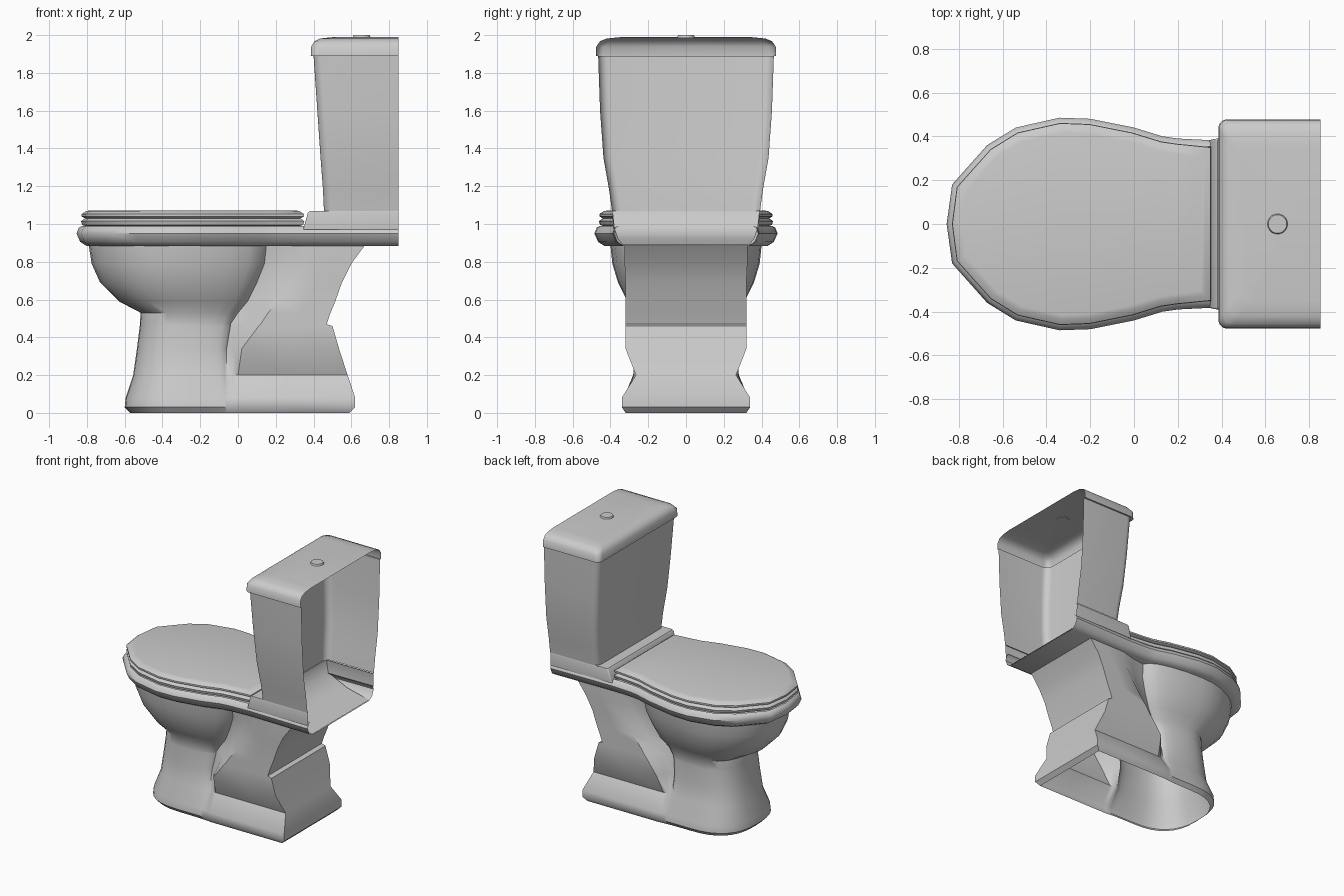
import bpy, bmesh, math
from mathutils import Vector

if "Cube" in bpy.data.objects:
    bpy.data.objects.remove(bpy.data.objects["Cube"])

ceramic = bpy.data.materials.new("grey ceramic")
ceramic.use_nodes = True
colour = (0.6, 0.6, 0.6, 1)
ceramic.diffuse_color = colour
ceramic.node_tree.nodes["Principled BSDF"].inputs["Base Color"].default_value = colour

BACK = 0.85


def finish(name, bm, angle=35):
    """Turn a bmesh into a shaded object."""
    bmesh.ops.recalc_face_normals(bm, faces=bm.faces)
    mesh = bpy.data.meshes.new(name)
    bm.to_mesh(mesh)
    bm.free()
    mesh.materials.append(ceramic)
    obj = bpy.data.objects.new(name, mesh)
    bpy.context.collection.objects.link(obj)
    bpy.ops.object.select_all(action="DESELECT")
    obj.select_set(True)
    bpy.context.view_layer.objects.active = obj
    bpy.ops.object.shade_smooth_by_angle(angle=math.radians(angle))


def loft(name, halves, closed=False, bottom=False, top=False, angle=35):
    """Mirror each half ring (centre front to back) in y and skin the rings."""
    bm = bmesh.new()
    rings = []
    for half in halves:
        mirrored = [(x, -y, z) for x, y, z in half[1:]]
        rings.append([bm.verts.new(p) for p in mirrored[::-1] + half])
    count = len(rings[0])
    for low, high in zip(rings, rings[1:]):
        for i in range(count if closed else count - 1):
            j = (i + 1) % count
            bm.faces.new((low[i], low[j], high[j], high[i]))
    if bottom:
        bm.faces.new(rings[0])
    if top:
        bm.faces.new(rings[-1])
    finish(name, bm, angle)


def offset(points, distance, z):
    """Grow or shrink a half outline along its normals."""
    ring = []
    for i, p in enumerate(points):
        before = points[i - 1] if i else (points[1][0], -points[1][1])
        after = points[min(i + 1, len(points) - 1)]
        tangent = Vector((after[0] - before[0], after[1] - before[1])).normalized()
        x = p[0] - tangent.y * distance
        if i == len(points) - 1:
            x = p[0] + (distance if p[0] < BACK else 0)
        ring.append((x, p[1] + tangent.x * distance, z))
    return ring


# Bowl, pedestal and trap in one shell, as horizontal sections
def body_section(z, front, mid, wide, lobe_end, recess, trap_front, trap_wide, back, power):
    ring = []
    steps = 8
    for i in range(steps + 1):
        a = math.pi / 2 * i / steps
        ring.append((mid - (mid - front) * math.cos(a) ** (2 / power),
                     wide * math.sin(a) ** (2 / power), z))
    for i in range(1, 6):
        a = math.pi / 2 * i / 5
        ring.append((mid + (lobe_end - mid) * math.sin(a),
                     recess + (wide - recess) * math.cos(a), z))
    for t in (0.5, 1):
        ring.append((lobe_end + (trap_front - lobe_end) * t,
                     recess + (trap_wide - recess) * t ** 1.5, z))
    ring.append(((trap_front + back) / 2, trap_wide, z))
    ring.append((back, trap_wide, z))
    return ring


sections = [
    (0, -.57, -.25, .31, -.06, .315, 0, .32, .59, 2.6),
    (.03, -.6, -.25, .335, -.06, .335, 0, .34, .62, 2.6),
    (.08, -.595, -.25, .33, -.06, .33, 0, .34, .62, 2.6),
    (.2, -.555, -.25, .28, -.06, .25, 0, .265, .58, 2.6),
    (.34, -.535, -.27, .265, -.06, .22, .02, .32, .535, 2.5),
    (.46, -.52, -.27, .26, -.04, .2, .11, .32, .5, 2.4),
    (.47, -.52, -.27, .26, -.04, .2, .12, .32, .47, 2.4),
    (.53, -.515, -.27, .265, 0, .2, .16, .32, .49, 2.3),
    (.59, -.63, -.28, .31, .05, .22, .21, .32, .515, 2.1),
    (.69, -.73, -.3, .36, .1, .24, .28, .32, .55, 2),
    (.79, -.775, -.3, .39, .14, .26, .35, .325, .6, 2),
    (.885, -.79, -.3, .4, .15, .28, .37, .325, .67, 2),
]
loft("bowl_and_pedestal", [body_section(*s) for s in sections], closed=True, angle=40)

# Rim running back into the tank support
outline = [(-.855, 0), (-.83, .18), (-.67, .36), (-.54, .44), (-.34, .485),
           (-.2, .48), (0, .44), (.13, .4), (.2, .39)]
rim = outline + [(.36, .382), (BACK, .39)]
loft("bowl_rim", [offset(rim, d, z) for d, z in
     ((-.055, .883), (-.02, .905), (0, .95), (-.012, .98), (-.03, .99))],
     bottom=True, angle=45)

# Seat and lid
cover = outline + [(.375, .375)]
loft("seat", [offset(cover, d, z) for d, z in
     ((-.06, .985), (-.03, .995), (-.024, 1.015), (-.045, 1.03))],
     closed=True, bottom=True, top=True)
loft("lid", [offset(cover, d, z) for d, z in
     ((-.045, 1.03), (-.026, 1.04), (-.026, 1.052), (-.05, 1.068), (-.07, 1.072))],
     closed=True, bottom=True, top=True, angle=45)


# Tank parts are U-shaped sections, open at the back
def u_section(z, front, wide, radius):
    ring = [(front, 0, z)]
    for i in range(7):
        a = math.pi / 2 * i / 6
        ring.append((front + radius * (1 - math.cos(a)),
                     wide - radius * (1 - math.sin(a)), z))
    return ring + [(BACK, wide, z)]


loft("tank_support", [u_section(*s) for s in
     ((.97, .345, .385, .01), (1.06, .37, .39, .01),
      (1.07, .38, .387, .01), (1.07, .46, .38, .03))])
loft("tank", [u_section(*s) for s in
     ((1.07, .455, .392, .05), (1.18, .45, .407, .05), (1.35, .437, .437, .05),
      (1.6, .42, .455, .05), (1.89, .4, .465, .05))])
loft("tank_lid", [u_section(*s) for s in
     ((1.89, .4, .465, .05), (1.89, .385, .477, .04), (1.94, .388, .475, .04),
      (1.968, .405, .455, .05), (1.982, .435, .42, .05), (1.989, .5, .35, .05))],
     top=True, angle=50)

# Sloping floor inside the tank
bm = bmesh.new()
rows = [[bm.verts.new((x, side * wide, z)) for side in (-1, 1)] for x, z, wide in
        ((BACK, .89, .335), (.65, .92, .36), (.48, .98, .38), (.457, 1.07, .39))]
for a, b in zip(rows, rows[1:]):
    bm.faces.new((a[0], a[1], b[1], b[0]))
finish("tank_floor", bm, 60)

# Flush button
bm = bmesh.new()
bmesh.ops.create_cone(bm, cap_ends=True, segments=20, radius1=.048, radius2=.042, depth=.016)
bmesh.ops.translate(bm, verts=bm.verts, vec=(.655, 0, 1.992))
finish("flush_button", bm)
